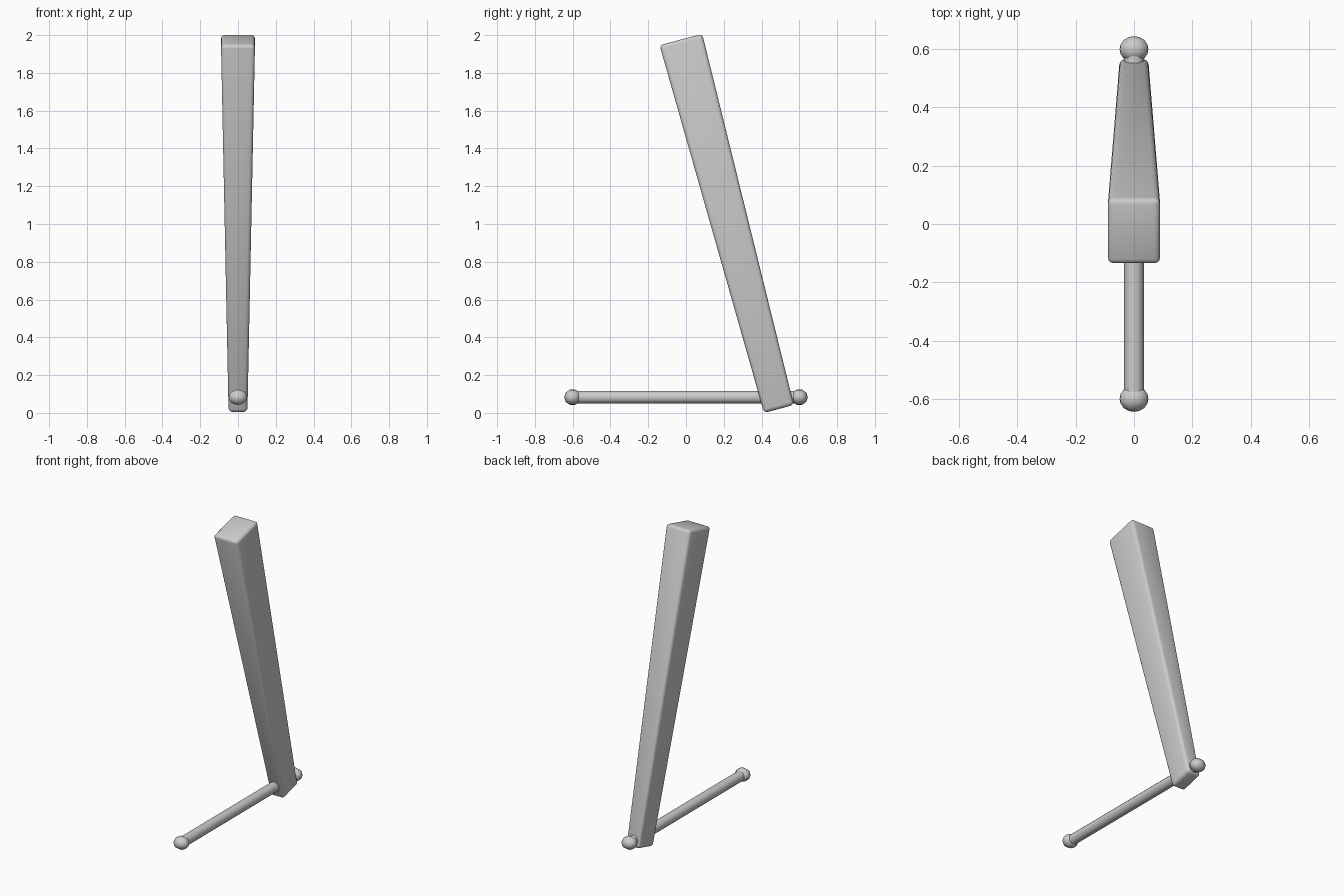
import bpy, bmesh, math

if "Cube" in bpy.data.objects:
    bpy.data.objects.remove(bpy.data.objects["Cube"])

# slanted tapered leg: (half width, front-to-back edge points) at bottom and top
def tapered_leg(name, sections, bevel):
    bm = bmesh.new()
    rings = [[bm.verts.new((x * s, y, z)) for s, (y, z) in
              ((-1, a), (1, a), (1, b), (-1, b))] for x, a, b in sections]
    lo, hi = rings
    bm.faces.new(lo[::-1])
    bm.faces.new(hi)
    for i in range(4):
        j = (i + 1) % 4
        bm.faces.new((lo[i], lo[j], hi[j], hi[i]))
    bmesh.ops.bevel(bm, geom=bm.edges[:], offset=bevel, segments=3,
                    profile=0.5, affect='EDGES')
    bmesh.ops.recalc_face_normals(bm, faces=bm.faces[:])
    me = bpy.data.meshes.new(name)
    bm.to_mesh(me)
    bm.free()
    ob = bpy.data.objects.new(name, me)
    bpy.context.collection.objects.link(ob)
    bpy.context.view_layer.objects.active = ob
    ob.select_set(True)
    bpy.ops.object.shade_smooth_by_angle(angle=math.radians(40))
    ob.select_set(False)

tapered_leg("slanted_leg", [(0.05, (0.413, 0.0), (0.571, 0.042)),
                            (0.09, (-0.14, 1.947), (0.086, 2.006))], 0.02)

# round crossbar running front to back
AXIS_Z = 0.083
bpy.ops.mesh.primitive_cylinder_add(vertices=12, radius=0.034, depth=1.2,
                                    location=(0, 0, AXIS_Z),
                                    rotation=(math.pi / 2, 0, 0))
bpy.context.object.name = "crossbar"
bpy.ops.object.shade_smooth_by_angle(angle=math.radians(40))

# ball caps at both bar ends
for name, y in (("front_cap", -0.6), ("back_cap", 0.6)):
    bpy.ops.mesh.primitive_uv_sphere_add(segments=10, ring_count=8, radius=0.045,
                                         location=(0, y, AXIS_Z),
                                         rotation=(0, math.pi / 2, 0))
    cap = bpy.context.object
    cap.name = name
    cap.scale = (0.95, 1, 1.1)
    bpy.ops.object.shade_smooth_by_angle(angle=math.radians(40))
